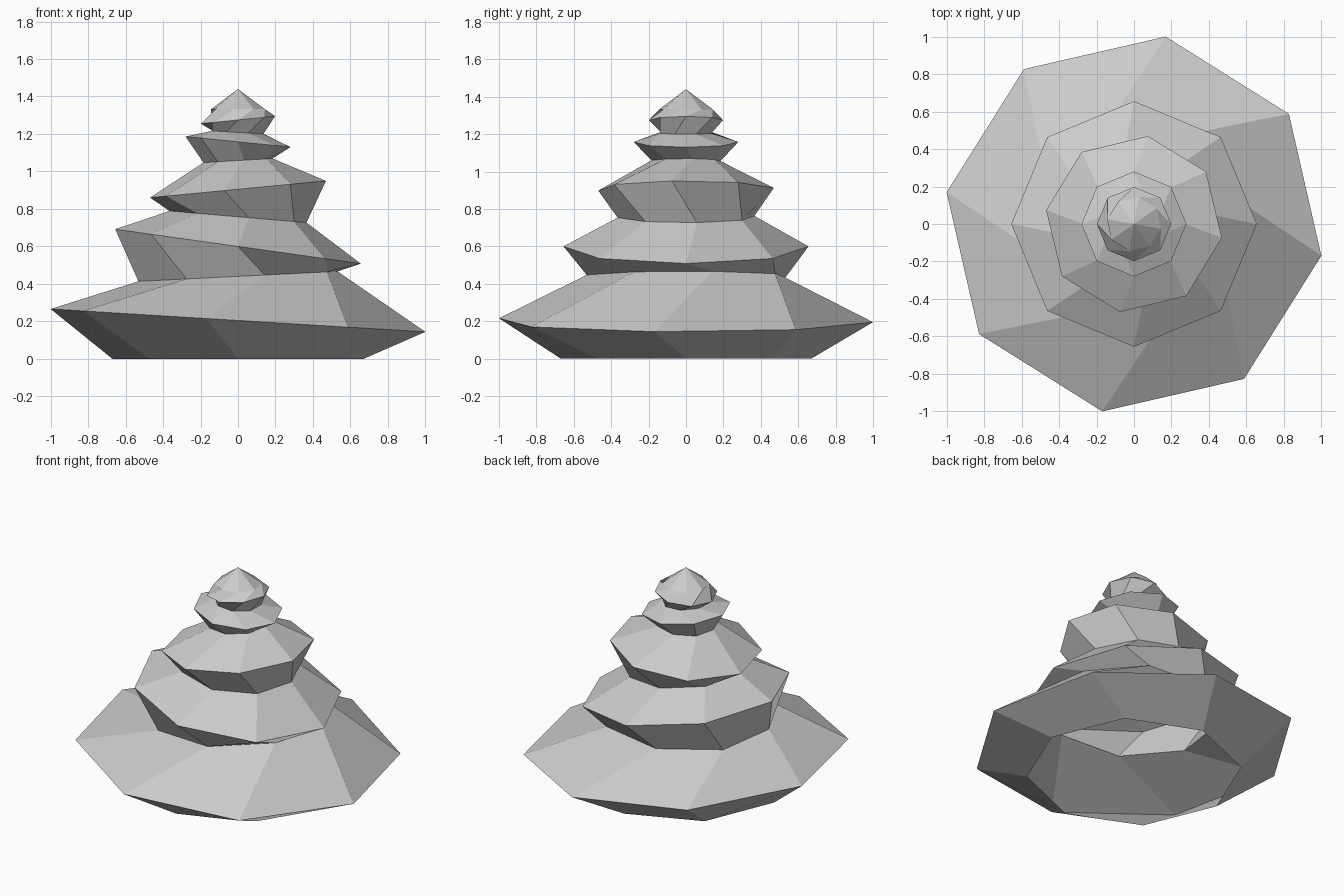
import bpy, bmesh
from math import sin, cos, radians

if "Cube" in bpy.data.objects:
    bpy.data.objects.remove(bpy.data.objects["Cube"])

SIDES = 8

# Profile rings of the tiers: radius, height, twist in degrees, slope along x
RINGS = [
    (0.67, 0.00, 0, 0.0),        # open bottom edge
    (1.014, 0.205, -9.6, -0.061),
    (0.55, 0.44, 15, 0.05),
    (0.655, 0.60, 0, -0.14),
    (0.37, 0.758, 9, -0.085),
    (0.475, 0.905, -9, 0.095),
    (0.187, 1.058, 10, 0.06),
    (0.28, 1.158, 0, -0.10),
    (0.148, 1.208, -24, -0.06),
    (0.198, 1.275, 0, 0.10),
    (0.146, 1.332, 35, 0.0),
]
APEX = 1.44


def add_ring(bm, r, z, twist, slope):
    verts = []
    for i in range(SIDES):
        a = radians(twist + i * 360 / SIDES)
        x, y = r * cos(a), r * sin(a)
        verts.append(bm.verts.new((x, y, z + slope * x)))
    return verts


bm = bmesh.new()
rings = [add_ring(bm, *ring) for ring in RINGS]

# Side faces between neighbouring rings
for low, high in zip(rings, rings[1:]):
    for i in range(SIDES):
        j = (i + 1) % SIDES
        bm.faces.new((low[i], low[j], high[j], high[i]))

# Pointed tip
tip = bm.verts.new((0, 0, APEX))
for i in range(SIDES):
    bm.faces.new((rings[-1][i], rings[-1][(i + 1) % SIDES], tip))

mesh = bpy.data.meshes.new("tree_foliage")
bm.to_mesh(mesh)
bm.free()
foliage = bpy.data.objects.new("tree_foliage", mesh)
bpy.context.collection.objects.link(foliage)
